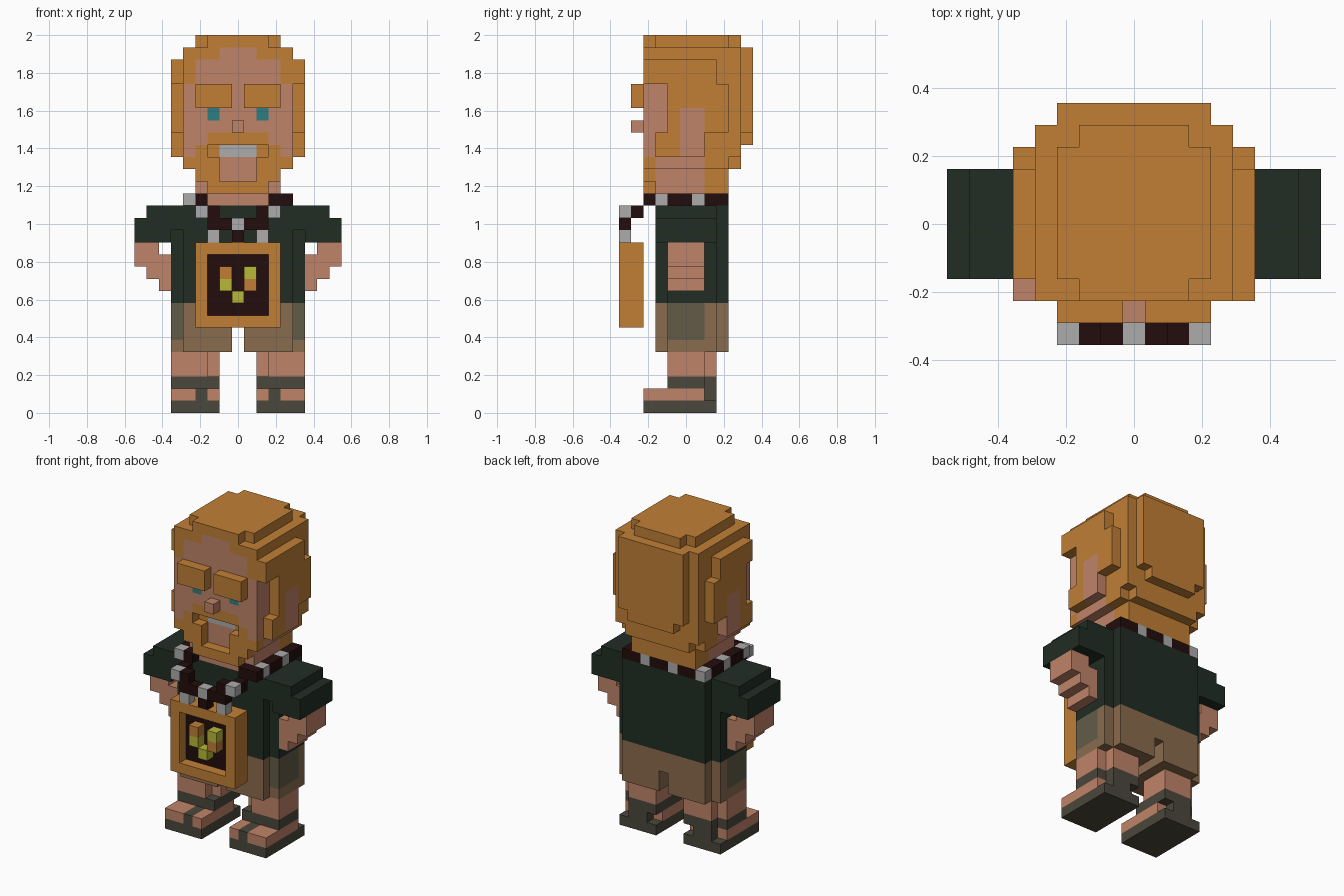
import bpy
import bmesh
from mathutils import Vector

if "Cube" in bpy.data.objects:
    bpy.data.objects.remove(bpy.data.objects["Cube"])

U = 2 / 31  # edge length of one block
COLOURS = {
    "ginger": (0.533, 0.212, 0.036), "skin": (0.527, 0.231, 0.138),
    "shirt_green": (0.015, 0.026, 0.018), "shorts_brown": (0.254, 0.147, 0.074),
    "shaded_brown": (0.122, 0.105, 0.065), "sandal_grey": (0.069, 0.065, 0.045),
    "bead_dark": (0.017, 0.004, 0.004), "light_grey": (0.413, 0.413, 0.413),
    "yellow": (0.479, 0.479, 0.04), "eye_teal": (0.026, 0.205, 0.223),
}
mats = {}
for name, rgb in COLOURS.items():
    m = bpy.data.materials.new(name)
    m.use_nodes = True
    m.diffuse_color = (*rgb, 1)
    bsdf = m.node_tree.nodes["Principled BSDF"]
    bsdf.inputs["Base Color"].default_value = (*rgb, 1)
    bsdf.inputs["Roughness"].default_value = 0.9
    mats[name] = m

cells = {}  # block position -> (part, colour)


def span(r):
    return range(r[0], r[1] + 1) if isinstance(r, tuple) else (r,)


def fill(part, colour, xs, ys, zs, mirror=False):
    """Fill inclusive block ranges; a colour of None carves them away."""
    for x in span(xs):
        for y in span(ys):
            for z in span(zs):
                for px in ({x, -x} if mirror else {x}):
                    if colour is None:
                        cells.pop((px, y, z), None)
                    else:
                        cells[px, y, z] = (part, colour)


def pair(part, colour, xs, ys, zs):
    fill(part, colour, xs, ys, zs, True)


# Sandals and legs
pair("sandals", "sandal_grey", (2, 5), (-3, 2), 0)
pair("feet", "skin", (2, 5), (-3, 1), 1)
pair("sandals", "sandal_grey", 3, (-3, 1), 1)
pair("sandals", "sandal_grey", (3, 4), 2, 1)
pair("sandals", "sandal_grey", (2, 5), (-1, 2), 2)
pair("legs", "skin", (2, 5), (-1, 2), (3, 4))
pair("legs", None, 2, -1, (3, 4))
pair("legs", None, 5, 2, (2, 4))

# Shorts with a slot between the legs and shaded sides
fill("shorts", "shorts_brown", (-4, 4), (-2, 3), (5, 8))
pair("shorts", "shorts_brown", 5, (-1, 2), (5, 8))
pair("shorts", "shaded_brown", 5, (-1, 1), (6, 8))
fill("shorts", None, 0, (-2, 3), (5, 6))

# Shirt and sleeves
fill("shirt", "shirt_green", (-4, 4), (-2, 3), (9, 16))
pair("shirt", "shirt_green", 5, (-1, 2), (9, 14))
pair("shirt", "shirt_green", 5, (-2, 2), (15, 16))
pair("sleeves", "shirt_green", (6, 8), (-2, 2), (14, 15))
pair("sleeves", "shirt_green", (6, 7), (-2, 2), 16)

# Forearms step inward towards the hands
for z, xs in ((13, (7, 8)), (12, (6, 8)), (11, (6, 7)), (10, 6)):
    pair("arms", "skin", xs, (-1, 1), z)

# Neck, jaw and skull
fill("neck", "skin", (-2, 2), (-2, 1), 17)
fill("neck", "skin", (-3, 3), (-2, 1), (18, 19))
fill("head", "skin", (-4, 4), (-2, 1), 20)
fill("head", "ginger", (-4, 4), (-3, 3), (21, 29))

# Hair at the back and crown
fill("hair", "ginger", (-3, 3), (2, 3), (18, 19))
fill("hair", "ginger", (-4, 4), (2, 3), 20)
fill("hair", "ginger", (-3, 3), 4, 20)
fill("hair", "ginger", (-4, 4), 4, (21, 29))
fill("hair", "ginger", (-3, 3), 5, (23, 29))
fill("hair", "ginger", (-2, 2), 5, 22)
fill("hair", "ginger", (-3, 3), (-3, 4), 30)
for y in (-3, 4):
    pair("hair", None, 3, y, 30)

# Side hair, sideburns and ears
pair("hair", "ginger", 5, (-2, 2), (27, 28))
fill("hair", "ginger", 5, -3, (27, 28))
pair("hair", "ginger", 5, (-1, 3), (23, 26))
pair("hair", "ginger", 5, (-2, -1), (21, 22))
pair("ears", "skin", 5, (0, 1), (21, 24))

# Face skin under the hairline, narrower towards the top
for zs, half in ((29, 1), ((27, 28), 3), ((22, 26), 4)):
    fill("face", "skin", (-half, half), -3, zs)
pair("face", "skin", 4, -2, (22, 26))
pair("face", "skin", 4, -3, 21)

# Beard, moustache and recessed mouth
fill("beard", "ginger", (-2, 2), -3, 18)
fill("beard", "ginger", (-3, 3), -3, 19)
fill("beard", "ginger", (-4, 4), -3, 20)
fill("beard", "ginger", (-2, 2), -3, 22)
fill("mouth", None, (-2, 2), -3, 21)
fill("mouth", None, (-1, 1), -3, (19, 20))
fill("mouth", "light_grey", (-1, 1), -2, 21)
fill("mouth", "skin", (-1, 1), -2, (19, 20))

# Eyes, brows and nose
pair("eyes", "eye_teal", 2, -3, 24)
pair("brows", "ginger", (1, 3), -4, (25, 26))
fill("nose", "skin", 0, -4, 23)


# Bead necklace: ring on the shoulders, then a drop down the front
def bead(x, y, z, light):
    fill("necklace", "light_grey" if light else "bead_dark", x, y, z)


for y in range(-3, 3):
    bead(4, y, 17, (y + 2) % 3 == 0)
    bead(-4, y, 17, y % 3 == 0)
for x in range(-4, 5):
    bead(x, 3, 17, (x + 4) % 3 == 0)
for s in (-1, 1):
    bead(3 * s, -3, 17, False)
    bead(3 * s, -4, 16, False)
    bead(3 * s, -5, 16, True)
    bead(2 * s, -5, 16, False)
    bead(2 * s, -5, 15, False)
    bead(s, -5, 15, False)
    bead(2 * s, -5, 14, True)
bead(0, -5, 15, True)
bead(0, -5, 14, False)

# Framed pendant with small raised tiles
fill("pendant", "ginger", (-3, 3), (-5, -4), (7, 13))
fill("pendant", None, (-2, 2), -5, (8, 12))
fill("pendant", "bead_dark", (-2, 2), -4, (8, 12))
for x, z, colour in ((-1, 11, "ginger"), (-1, 10, "yellow"), (1, 11, "yellow"),
                     (1, 10, "ginger"), (0, 9, "yellow")):
    fill("pendant_tiles", colour, x, -5, z)


# Turn each part into a mesh of its exposed block faces
def build(part):
    bm = bmesh.new()
    slots = []
    for pos, (owner, colour) in cells.items():
        if owner != part:
            continue
        if colour not in slots:
            slots.append(colour)
        centre = Vector(pos) + Vector((0, 0, 0.5))
        for axis in range(3):
            for sign in (-1, 1):
                step = [0, 0, 0]
                step[axis] = sign
                if tuple(p + d for p, d in zip(pos, step)) in cells:
                    continue
                corners = []
                for a, b in ((-1, -1), (1, -1), (1, 1), (-1, 1)):
                    c = centre.copy()
                    c[axis] += sign / 2
                    c[(axis + 1) % 3] += a / 2
                    c[(axis + 2) % 3] += b / 2
                    corners.append(bm.verts.new(c * U))
                face = bm.faces.new(corners[::sign])
                face.material_index = slots.index(colour)
    bmesh.ops.remove_doubles(bm, verts=bm.verts[:], dist=U / 100)
    mesh = bpy.data.meshes.new(part)
    bm.to_mesh(mesh)
    bm.free()
    for colour in slots:
        mesh.materials.append(mats[colour])
    bpy.context.collection.objects.link(bpy.data.objects.new(part, mesh))


for part in sorted({owner for owner, _ in cells.values()}):
    build(part)
